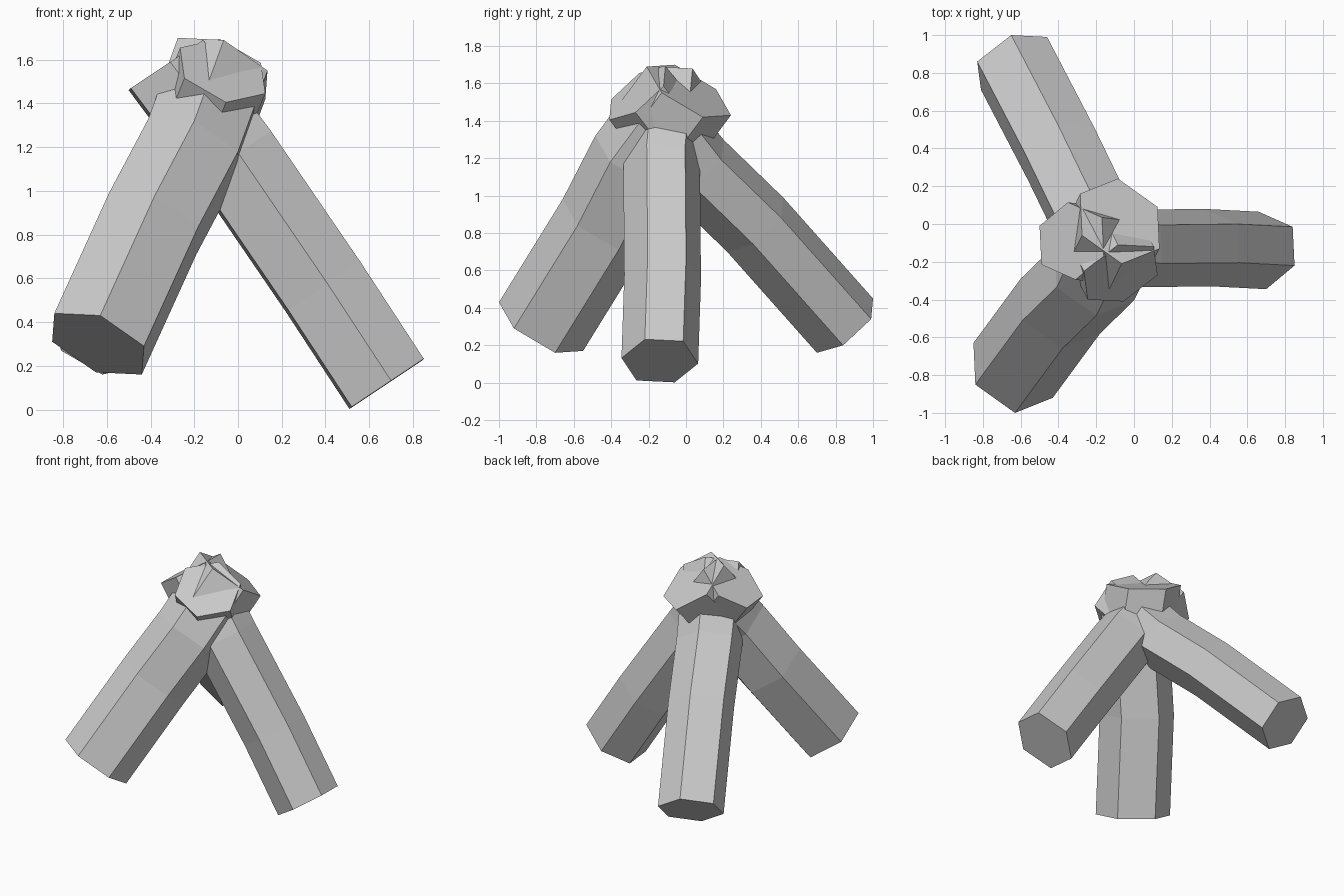
import bpy, bmesh
from mathutils import Vector

if "Cube" in bpy.data.objects:
    bpy.data.objects.remove(bpy.data.objects["Cube"])


def log(name, half_ring, centres):
    """Hexagonal log: half of its cross-section, repeated opposite, swept along centres."""
    half = [Vector(p) for p in half_ring]
    ring = half + [-p for p in half]
    bm = bmesh.new()
    rows = [[bm.verts.new(Vector(c) + p) for p in ring] for c in centres]
    for a, b in zip(rows, rows[1:]):
        for i in range(6):
            j = (i + 1) % 6
            bm.faces.new((a[i], a[j], b[j], b[i]))
    bm.faces.new(rows[0])
    bm.faces.new(rows[-1])
    bmesh.ops.recalc_face_normals(bm, faces=bm.faces)
    me = bpy.data.meshes.new(name)
    bm.to_mesh(me)
    bm.free()
    ob = bpy.data.objects.new(name, me)
    bpy.context.collection.objects.link(ob)


# Log leaning in from the right
log("right_log",
    [(.02, -.205, .015), (-.16, -.125, -.105), (-.17, .08, -.115)],
    [(.68, -.14, .117), (.39, -.125, .56), (-.02, -.13, 1.16), (-.33, -.09, 1.575)])

# Thicker log leaning in from the front left
log("front_left_log",
    [(-.20, -.075, .14), (.01, -.225, .13), (.21, -.145, -.01)],
    [(-.64, -.775, .30), (-.39, -.435, .85), (-.21, -.26, 1.19), (-.075, .015, 1.56)])

# Log leaning in from the back left
log("back_left_log",
    [(-.195, .01, .105), (-.015, .15, .145), (.175, .14, .035)],
    [(-.635, .85, .305), (-.385, .37, .845), (-.23, .05, 1.155), (-.07, -.26, 1.55)])
